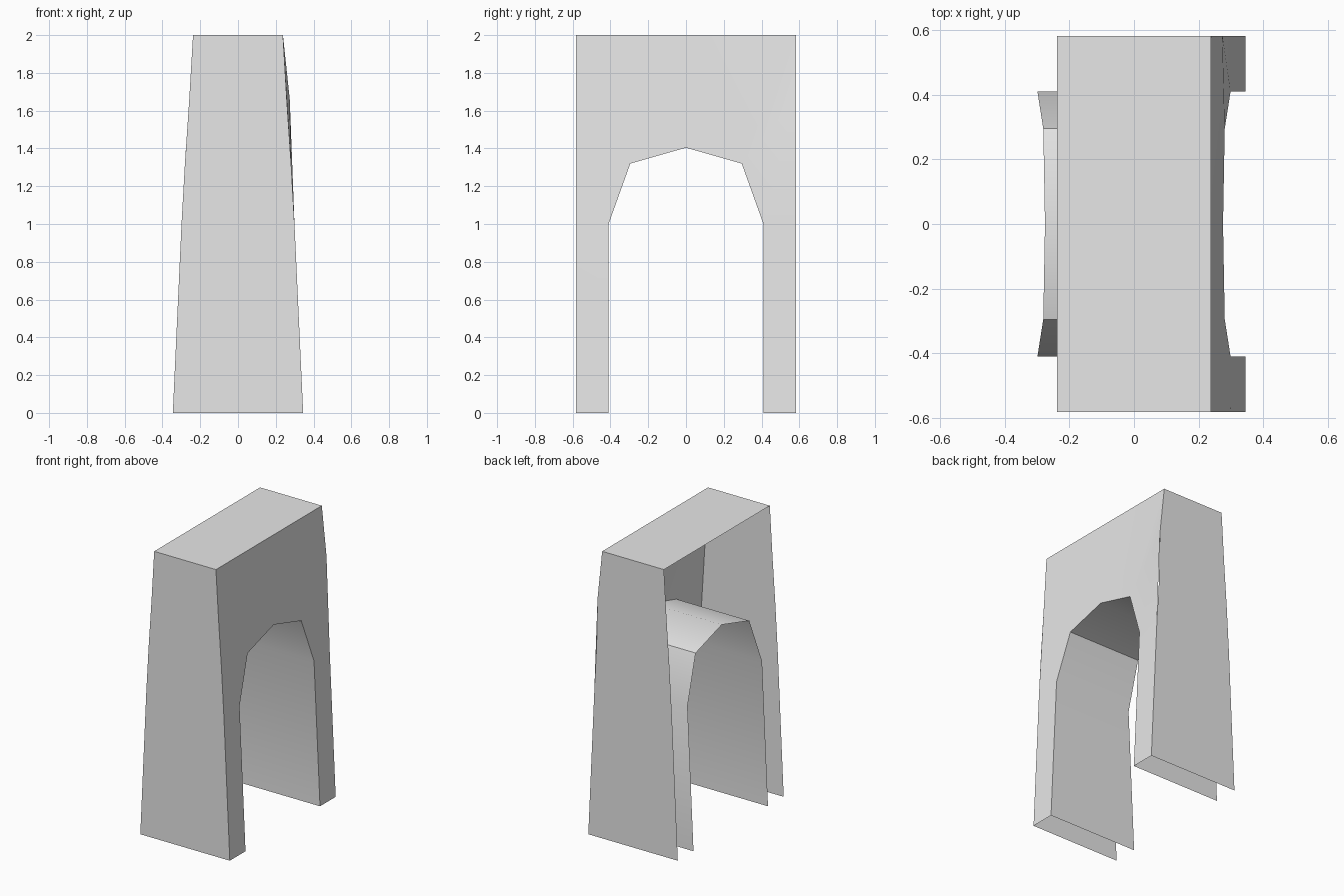
import bpy
import bmesh

cube = bpy.data.objects.get("Cube")
if cube:
    bpy.data.objects.remove(cube, do_unlink=True)

stone = bpy.data.materials.new("light_grey")
stone.diffuse_color = (0.8, 0.8, 0.8, 1)
stone.use_nodes = True
stone.node_tree.nodes["Principled BSDF"].inputs["Base Color"].default_value = (0.8, 0.8, 0.8, 1)

HALF_WIDTH = 0.583
TOP = 2.0
# Height and half depth: the gate tapers towards the roof
TAPER = [(0, 0.345), (1, 0.299), (1.32, 0.281), (1.4, 0.276), (1.66, 0.258), (TOP, 0.238)]
# Right half of the archway opening, as (y, z)
ARCH = [(0.41, 0), (0.41, 1), (0.295, 1.32), (0, 1.404)]


def half_depth(z):
    for (z0, d0), (z1, d1) in zip(TAPER, TAPER[1:]):
        if z <= z1:
            return d0 + (d1 - d0) * (z - z0) / (z1 - z0)
    return TAPER[-1][1]


def facade_x(y, z):
    # The back corner bulges slightly below the roof
    bulge = 0.016 if y > 0.5 and z == 1.66 else 0
    return half_depth(z) + bulge


def build(name, faces):
    """Make an open shell from faces given as lists of points."""
    bm = bmesh.new()
    for points in faces:
        bm.faces.new([bm.verts.new(p) for p in points])
    bmesh.ops.remove_doubles(bm, verts=bm.verts, dist=0.0005)
    mesh = bpy.data.meshes.new(name)
    bm.to_mesh(mesh)
    bm.free()
    mesh.materials.append(stone)
    obj = bpy.data.objects.new(name, mesh)
    bpy.context.collection.objects.link(obj)
    bpy.ops.object.select_all(action='DESELECT')
    obj.select_set(True)
    bpy.context.view_layer.objects.active = obj
    bpy.ops.object.shade_smooth_by_angle(angle=0.65)
    return obj


# Facade on the +x side, mirrored around the arch opening
outer = [(HALF_WIDTH, z) for z in (0, 1, 1.66, TOP)]
patches = [
    [ARCH[0], outer[0], outer[1], ARCH[1]],
    [ARCH[1], outer[1], outer[2], ARCH[2]],
    [ARCH[2], outer[2], outer[3]],
    [ARCH[2], outer[3], (0, TOP), ARCH[3]],
]
facade = []
for patch in patches:
    facade.append([(facade_x(y, z), y, z) for y, z in patch])
    facade.append([(facade_x(-y, z), -y, z) for y, z in reversed(patch)])
build("arched_facade", facade)

# Tapered end walls
levels = [0, 1, 1.32, 1.66, TOP]
for name, y in (("front_wall", -HALF_WIDTH), ("back_wall", HALF_WIDTH)):
    strips = []
    for a, b in zip(levels, levels[1:]):
        strip = [(-half_depth(a), y, a), (facade_x(y, a), y, a),
                 (facade_x(y, b), y, b), (-half_depth(b), y, b)]
        strips.append(strip if y < 0 else strip[::-1])
    build(name, strips)

# Flat roof
d = half_depth(TOP)
build("roof", [[(-d, -HALF_WIDTH, TOP), (d, -HALF_WIDTH, TOP),
                (d, HALF_WIDTH, TOP), (-d, HALF_WIDTH, TOP)]])

# Passage lining through the arch, open at the ground
path = ARCH + [(-y, z) for y, z in reversed(ARCH[:-1])]
lining = []
for (y0, z0), (y1, z1) in zip(path, path[1:]):
    lining.append([(-half_depth(z0), y0, z0), (half_depth(z0), y0, z0),
                   (half_depth(z1), y1, z1), (-half_depth(z1), y1, z1)])
build("passage_lining", lining)
